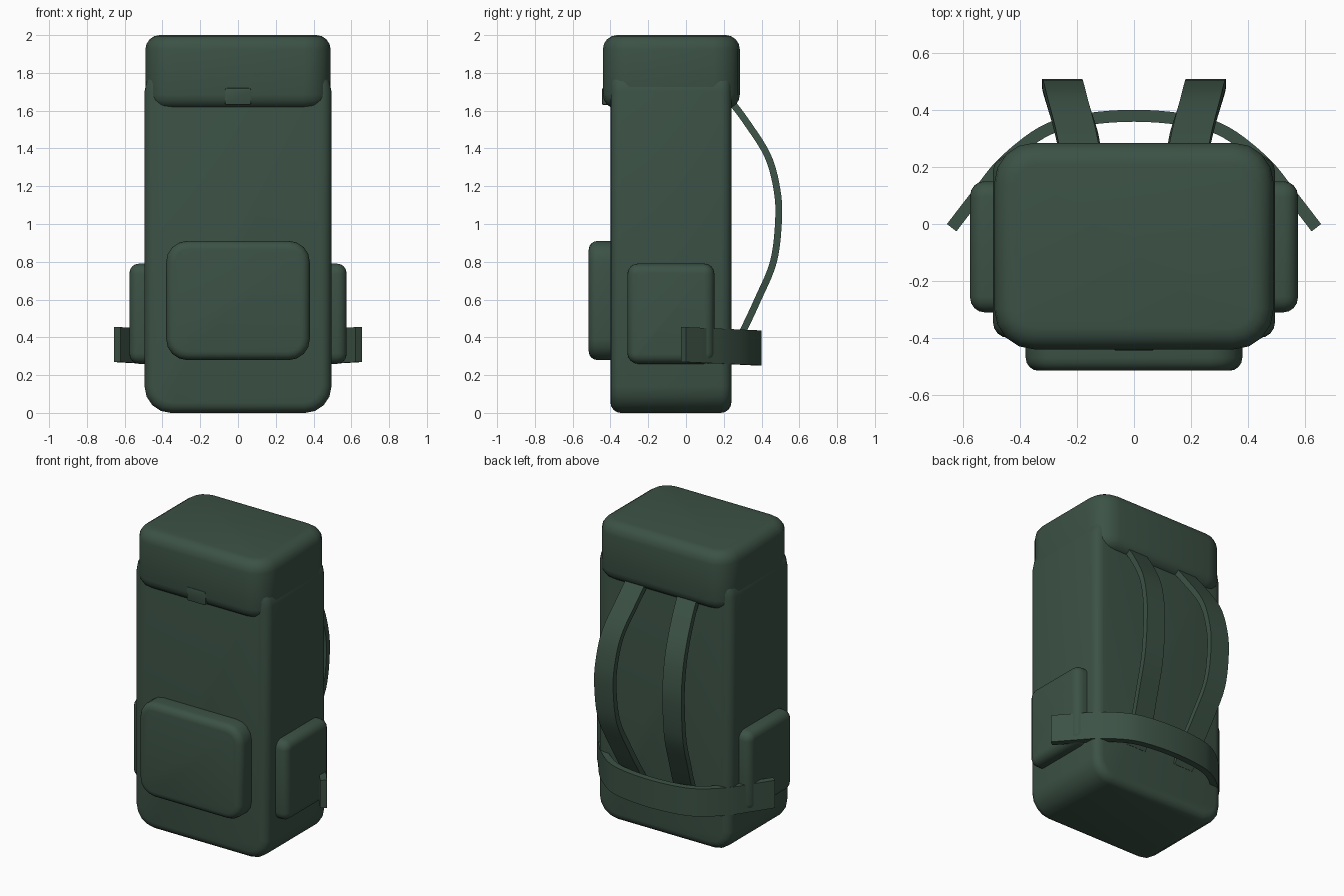
import bpy, bmesh, math
from mathutils import Vector

if "Cube" in bpy.data.objects:
    bpy.data.objects.remove(bpy.data.objects["Cube"])

green = bpy.data.materials.new("dark green canvas")
green.diffuse_color = (0.045, 0.084, 0.060, 1)
green.use_nodes = True
green.node_tree.nodes["Principled BSDF"].inputs["Base Color"].default_value = green.diffuse_color


def finish(name, bm):
    bmesh.ops.recalc_face_normals(bm, faces=bm.faces[:])
    mesh = bpy.data.meshes.new(name)
    bm.to_mesh(mesh)
    bm.free()
    mesh.materials.append(green)
    obj = bpy.data.objects.new(name, mesh)
    bpy.context.collection.objects.link(obj)
    bpy.ops.object.select_all(action='DESELECT')
    obj.select_set(True)
    bpy.context.view_layer.objects.active = obj
    bpy.ops.object.shade_smooth_by_angle(angle=math.radians(35))
    return obj


def padded_box(name, lo, hi, axis, corner, rim, segments=4):
    """Box with its edges along one axis rounded by corner, then its two caps by rim."""
    lo, hi = Vector(lo), Vector(hi)
    bm = bmesh.new()
    bmesh.ops.create_cube(bm, size=1)
    for v in bm.verts:
        v.co = Vector([(lo[i] + hi[i]) / 2 + v.co[i] * (hi[i] - lo[i]) for i in range(3)])
    along = [e for e in bm.edges
             if abs(e.verts[0].co[axis] - e.verts[1].co[axis]) > 1e-4]
    bmesh.ops.bevel(bm, geom=along, offset=corner, segments=segments,
                    profile=0.5, affect='EDGES')
    bm.normal_update()
    caps = [f for f in bm.faces if abs(f.normal[axis]) > 0.99]
    rims = list({e for f in caps for e in f.edges})
    bmesh.ops.bevel(bm, geom=rims, offset=rim, segments=segments,
                    profile=0.5, affect='EDGES')
    return finish(name, bm)


def smooth_path(points, steps=5):
    """Catmull-Rom interpolation through the points."""
    p = [Vector(q) for q in points]
    p = [2 * p[0] - p[1]] + p + [2 * p[-1] - p[-2]]
    path = []
    for a, b, c, d in zip(p, p[1:], p[2:], p[3:]):
        for i in range(steps):
            t = i / steps
            path.append(0.5 * (2 * b + (c - a) * t + (2 * a - 5 * b + 4 * c - d) * t * t
                               + (3 * b - a - 3 * c + d) * t ** 3))
    return path + [p[-2]]


def strap(name, points, across, width, thick):
    """Flat band swept along a path, with its width along the across direction."""
    path, across = smooth_path(points), Vector(across).normalized()
    bm = bmesh.new()
    rings = []
    for i, c in enumerate(path):
        tangent = path[min(i + 1, len(path) - 1)] - path[max(i - 1, 0)]
        out = tangent.cross(across).normalized() * thick / 2
        side = across * width / 2
        rings.append([bm.verts.new(c + o) for o in
                      (side + out, side - out, -side - out, -side + out)])
    for a, b in zip(rings, rings[1:]):
        for k in range(4):
            bm.faces.new((a[k], a[(k + 1) % 4], b[(k + 1) % 4], b[k]))
    bm.faces.new(rings[0])
    bm.faces.new(rings[-1])
    return finish(name, bm)


# Main bag, lid and lid clasp
padded_box("bag_body", (-0.495, -0.40, 0), (0.495, 0.24, 1.84), 1, 0.14, 0.055)
padded_box("lid", (-0.49, -0.44, 1.61), (0.49, 0.285, 2.0), 2, 0.14, 0.075)
padded_box("lid_clasp", (-0.07, -0.444, 1.63), (0.07, -0.38, 1.72), 1, 0.012, 0.006, 2)

# Pockets
padded_box("front_pocket", (-0.38, -0.515, 0.28), (0.38, -0.34, 0.91), 1, 0.11, 0.045)
for s, side in ((1, "right"), (-1, "left")):
    x0, x1 = sorted((s * 0.40, s * 0.575))
    padded_box(side + "_pocket", (x0, -0.31, 0.26), (x1, 0.15, 0.79), 0, 0.055, 0.05)

    # Shoulder straps bow away from the back
    strap(side + "_shoulder_strap",
          [(s * x, y, z) for x, y, z in (
              (0.185, 0.215, 1.68), (0.205, 0.32, 1.54), (0.235, 0.433, 1.36),
              (0.248, 0.482, 1.18), (0.252, 0.490, 1.02), (0.245, 0.463, 0.80),
              (0.22, 0.38, 0.60), (0.195, 0.30, 0.43), (0.185, 0.23, 0.30))],
          (1, 0, 0), 0.14, 0.036)

# Waist belt curves round the back and rises slightly towards its free ends
half = [(0.64, -0.013), (0.545, 0.11), (0.457, 0.217), (0.322, 0.322), (0.19, 0.364)]
line = half + [(0, 0.38)] + [(-x, y) for x, y in reversed(half)]
strap("waist_belt", [(x, y, 0.361 - 0.045 * y) for x, y in line],
      (0, 0, 1), 0.185, 0.042)
